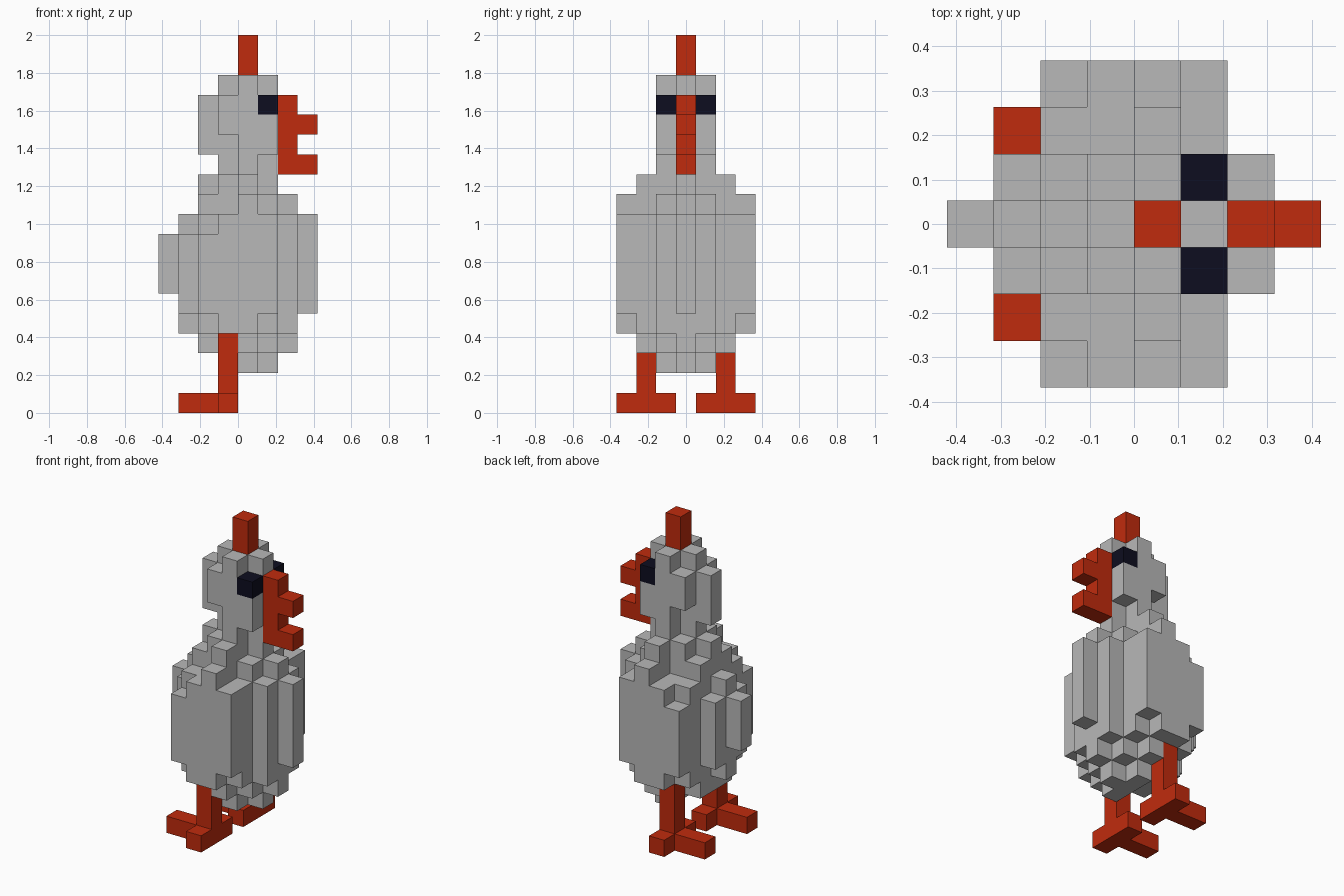
import bpy, bmesh
from mathutils import Vector

if "Cube" in bpy.data.objects:
    bpy.data.objects.remove(bpy.data.objects["Cube"], do_unlink=True)

U = 2 / 19  # edge of one block


def material(name, rgb):
    m = bpy.data.materials.new(name)
    m.use_nodes = True
    m.diffuse_color = (*rgb, 1)
    m.node_tree.nodes["Principled BSDF"].inputs["Base Color"].default_value = (*rgb, 1)
    return m


GREY = material("grey feathers", (0.48, 0.48, 0.48))
RED = material("orange red", (0.53, 0.024, 0.004))
DARK = material("dark navy", (0.004, 0.004, 0.014))

# The six block faces: outward direction and two axes spanning the face
SIDES = []
for axis in range(3):
    for sign in (-1, 1):
        n, a, b = Vector(), Vector(), Vector()
        n[axis], a[(axis + 1) % 3], b[(axis + 2) % 3] = sign, 0.5, 0.5
        SIDES.append((n, a, b) if sign > 0 else (n, b, a))


def block_part(name, cells, mat):
    """Join blocks into one shell that keeps only the outer faces."""
    bm = bmesh.new()
    for c in sorted(cells):
        mid = Vector((c[0] + 0.5, c[1], c[2] + 0.5))
        for n, a, b in SIDES:
            if tuple(int(c[i] + n[i]) for i in range(3)) in cells:
                continue
            f = mid + n / 2
            bm.faces.new([bm.verts.new(p * U) for p in
                          (f - a - b, f + a - b, f + a + b, f - a + b)])
    bmesh.ops.remove_doubles(bm, verts=bm.verts[:], dist=U / 100)
    me = bpy.data.meshes.new(name)
    bm.to_mesh(me)
    bm.free()
    me.materials.append(mat)
    ob = bpy.data.objects.new(name, me)
    bpy.context.scene.collection.objects.link(ob)
    return ob


def fill(x, y, z):
    """Blocks in an inclusive x, y, z index range."""
    return {(i, j, k) for i in range(x[0], x[1] + 1)
            for j in range(y[0], y[1] + 1) for k in range(z[0], z[1] + 1)}


def columns(layers):
    """Mirrored slices: distance from the middle -> first x, (bottom, top) per column."""
    cells = set()
    for dist, (start, spans) in layers.items():
        for n, span in enumerate(spans):
            for j in {dist, -dist}:
                cells |= fill((start + n, start + n), (j, j), span)
    return cells


# Round stepped body with a tail in the middle slice
block_part("body", columns({
    0: (-4, [(6, 8), (4, 9), (3, 11), (3, 11), (2, 11), (2, 11), (3, 10), (5, 9)]),
    1: (-3, [(5, 8), (3, 10), (3, 11), (2, 11), (3, 10), (4, 9)]),
    2: (-2, [(4, 9), (4, 9), (3, 11), (4, 9)]),
    3: (-2, [(5, 8), (4, 9), (4, 10), (5, 9)]),
}), GREY)

# Head and neck
eyes = {(1, j, 15) for j in (-1, 1)}
block_part("head", columns({
    0: (-2, [(13, 15), (12, 16), (12, 16), (12, 16)]),
    1: (-1, [(14, 15), (12, 16), (13, 15)]),
}) - eyes, GREY)

# Eyes, comb and open beak
for side, j in (("right", -1), ("left", 1)):
    block_part(side + "_eye", {(1, j, 15)}, DARK)
block_part("comb", fill((0, 0), (0, 0), (17, 18)), RED)
block_part("beak", fill((2, 2), (0, 0), (12, 15)) | {(3, 0, 14), (3, 0, 12)}, RED)

# Legs with a crossbar of toes and one long toe
for side, j in (("right", -2), ("left", 2)):
    block_part(side + "_leg", fill((-1, -1), (j, j), (0, 3))
               | fill((-1, -1), (j - 1, j + 1), (0, 0))
               | fill((-3, -2), (j, j), (0, 0)), RED)
